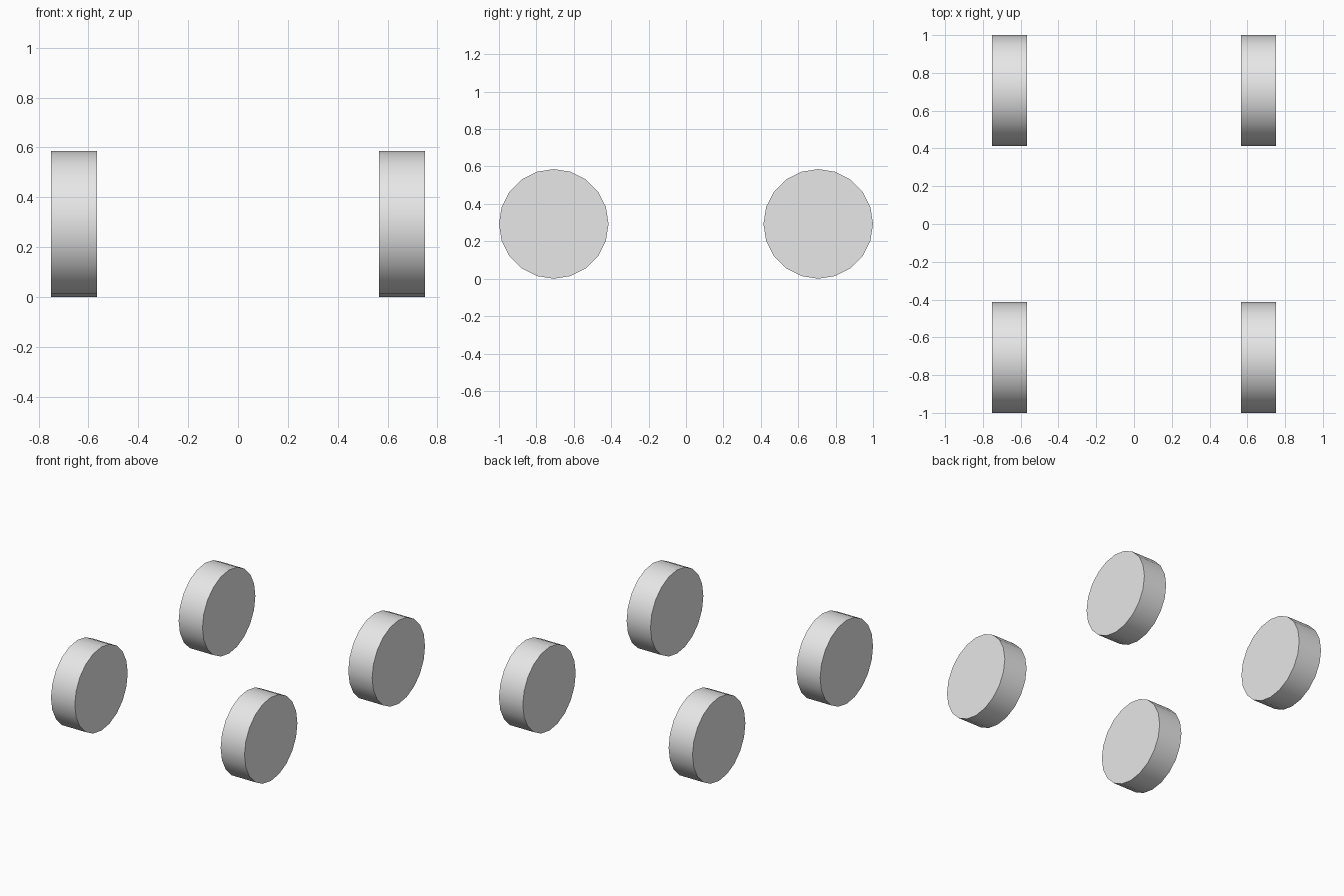
import bpy
import math

cube = bpy.data.objects.get("Cube")
if cube:
    bpy.data.objects.remove(cube, do_unlink=True)

RADIUS, WIDTH = 0.293, 0.185
TRACK_X, AXLE_Y = 0.658, 0.707

# Single plain grey
grey = bpy.data.materials.new("light_grey")
grey.use_nodes = True
colour = (0.8, 0.8, 0.8, 1)
grey.diffuse_color = colour
grey.node_tree.nodes["Principled BSDF"].inputs["Base Color"].default_value = colour


def add_wheel(name, x, y):
    """Solid disc wheel with its axle along x."""
    bpy.ops.mesh.primitive_cylinder_add(
        vertices=20, radius=RADIUS, depth=WIDTH,
        location=(x, y, RADIUS), rotation=(0, math.pi / 2, 0))
    wheel = bpy.context.object
    wheel.name = name
    wheel.data.materials.append(grey)
    bpy.ops.object.shade_smooth_by_angle(angle=math.radians(30))


# Four wheels, one at each corner
for end, y in (("front", -AXLE_Y), ("back", AXLE_Y)):
    for side, x in (("left", TRACK_X), ("right", -TRACK_X)):
        add_wheel(f"{end}_{side}_wheel", x, y)
